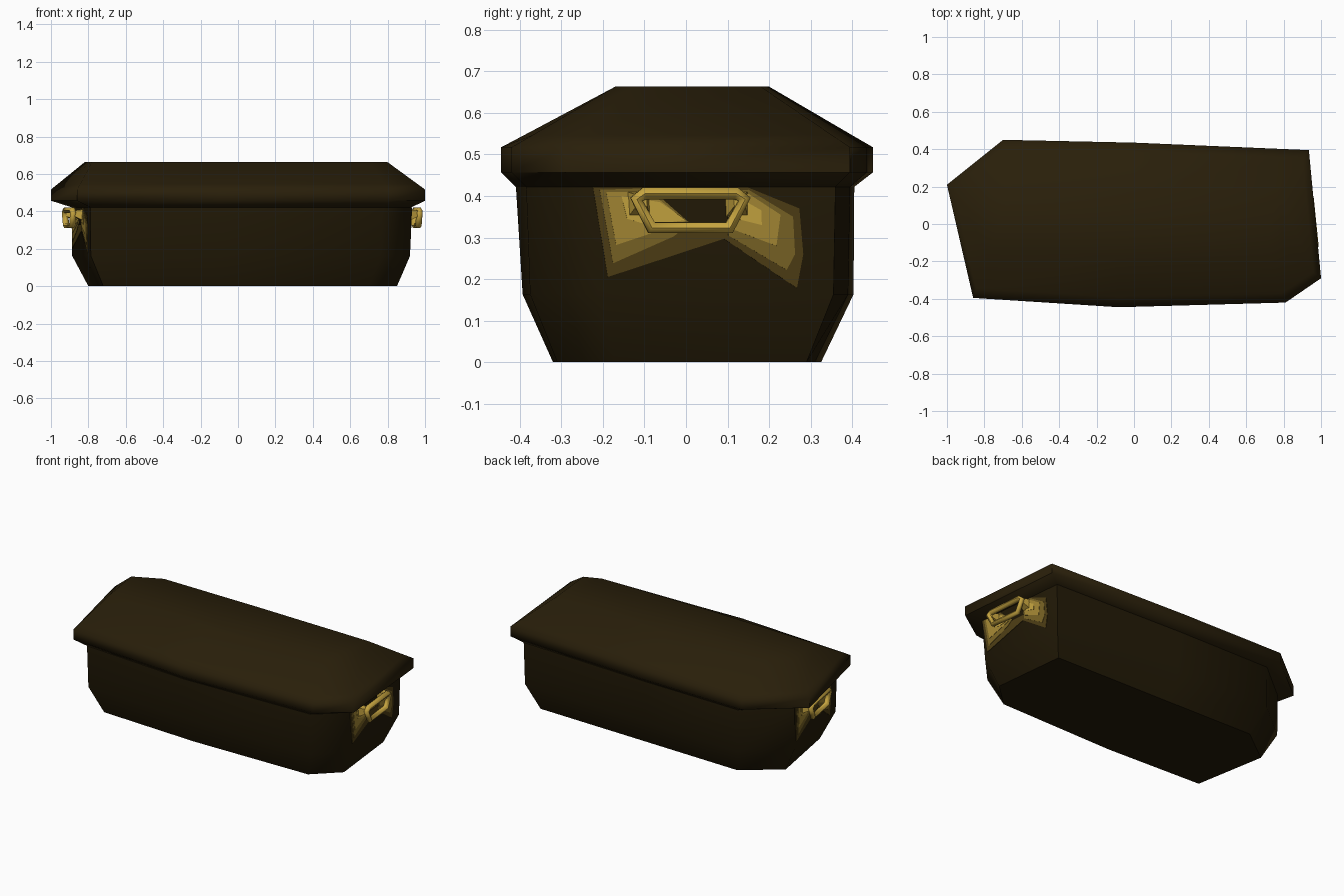
import bpy, bmesh, math
from mathutils import Vector

if "Cube" in bpy.data.objects:
    bpy.data.objects.remove(bpy.data.objects["Cube"])


def material(name, rgb):
    m = bpy.data.materials.new(name)
    m.diffuse_color = (*rgb, 1)
    m.use_nodes = True
    m.node_tree.nodes["Principled BSDF"].inputs["Base Color"].default_value = m.diffuse_color
    return m


LID_WOOD = material("dark brown", (0.022, 0.0135, 0.003))
BODY_WOOD = material("darker brown", (0.016, 0.01, 0.002))
GOLD = material("gold", (0.56, 0.37, 0.05))
BANDS = [material("deep bronze", (0.075, 0.047, 0.007)),
         material("bronze", (0.19, 0.125, 0.018)),
         material("old gold", (0.37, 0.245, 0.034))]


def make(name, verts, faces, mat, angle):
    me = bpy.data.meshes.new(name)
    bm = bmesh.new()
    vs = [bm.verts.new(v) for v in verts]
    for f in faces:
        bm.faces.new([vs[i] for i in f])
    bmesh.ops.recalc_face_normals(bm, faces=bm.faces[:])
    bm.to_mesh(me)
    bm.free()
    me.materials.append(mat)
    ob = bpy.data.objects.new(name, me)
    bpy.context.collection.objects.link(ob)
    if angle:
        smooth(ob, angle)
    return ob


def smooth(ob, angle):
    bpy.ops.object.select_all(action='DESELECT')
    ob.select_set(True)
    bpy.context.view_layer.objects.active = ob
    bpy.ops.object.shade_smooth_by_angle(angle=math.radians(angle))


def loft(name, rings, mat, angle):
    """Closed skin through equal-sized rings of 3D points."""
    n = len(rings[0])
    verts = [p for r in rings for p in r]
    faces = [(k * n + i, k * n + (i + 1) % n, (k + 1) * n + (i + 1) % n, (k + 1) * n + i)
             for k in range(len(rings) - 1) for i in range(n)]
    last = (len(rings) - 1) * n
    faces += [tuple(reversed(range(n))), tuple(range(last, last + n))]
    return make(name, verts, faces, mat, angle)


def at(outline, z):
    return [(x, y, z) for x, y in outline]


def mix(a, b, t):
    return [(p[0] + (q[0] - p[0]) * t, p[1] + (q[1] - p[1]) * t) for p, q in zip(a, b)]


# Plan outlines: crooked long box with two cut corners
LID = [(-1, .21), (-.86, -.395), (-.08, -.445), (.81, -.42),
       (1, -.29), (.935, .395), (0, .435), (-.7, .45)]
PLATEAU = [(-.82, .12), (-.78, -.15), (-.08, -.17), (.7, -.17),
           (.8, -.13), (.77, .18), (0, .195), (-.65, .2)]
TOP = [(-.89, .2), (-.79, -.36), (-.08, -.41), (.77, -.385),
       (.928, -.23), (.868, .36), (0, .395), (-.64, .405)]
WAIST = [(-.887, .2), (-.787, -.35), (-.08, -.393), (.765, -.375),
         (.92, -.21), (.862, .355), (0, .39), (-.64, .403)]
BASE = [(-.8, .16), (-.72, -.29), (-.08, -.32), (.7, -.31),
        (.85, -.17), (.8, .29), (0, .31), (-.58, .325)]

# Body and lid
loft("body", [at(BASE, 0), at(WAIST, .163), at(TOP, .435)], BODY_WOOD, 60)
loft("lid", [at(TOP, .422), at(LID, .457), at(LID, .517),
             at(mix(LID, PLATEAU, .2), .546), at(PLATEAU, .663)], LID_WOOD, 62)


def wall(side, y, z, off=0):
    """Point on an end wall; y is measured as seen on the right end."""
    i = 4 if side == "right" else 0
    j = (i + 1) % 8
    edge = mix(WAIST, TOP, (z - .163) / .272)
    a, b = Vector((*edge[i], z)), Vector((*edge[j], z))
    d = (b - a).normalized()
    return a.lerp(b, (y + .22) / .575) + Vector((d.y, -d.x, 0)) * off


# Gold staining round the handles, from outer band to inner lobes
OUTER = [(-.215, .42), (-.195, .205), (.09, .297), (.265, .178), (.28, .26), (.27, .37),
         (.15, .42), (.1, .42), (.1, .33), (-.02, .33), (-.06, .4), (-.08, .42)]
MIDDLE = [[(-.2, .415), (-.18, .238), (-.03, .303), (.01, .335), (-.06, .4), (-.1, .418)],
          [(.1, .41), (.1, .305), (.24, .222), (.26, .26), (.255, .35), (.15, .415)]]
INNER = [[(-.185, .41), (-.17, .282), (-.07, .315), (0, .34), (-.06, .39), (-.1, .41)],
         [(.11, .4), (.11, .32), (.215, .28), (.225, .355), (.15, .405)]]
CORE = [[(-.15, .4), (-.14, .345), (-.09, .33), (.0, .342), (-.06, .385)],
        [(.12, .4), (.12, .345), (.18, .33), (.18, .365)]]
RING = [(-.1, .406), (-.12, .392), (-.088, .324), (.098, .324), (.135, .392), (.115, .406)]

for side in ("right", "left"):
    layers = [([OUTER], BANDS[0]), (MIDDLE, BANDS[1]), (INNER, BANDS[2]), (CORE, GOLD)]
    for k, (polys, mat) in enumerate(layers):
        for n, poly in enumerate(polys):
            h = .003 + .0019 * k
            loft(f"{side}_stain_{k}_{n}", [[wall(side, y, z, h - .008) for y, z in poly],
                                           [wall(side, y, z, h) for y, z in poly]], mat, 0)

    # Handle ring: hexagonal tube standing off the wall
    cu = bpy.data.curves.new(f"{side}_handle", 'CURVE')
    cu.dimensions = '3D'
    cu.bevel_depth = .017
    cu.bevel_resolution = 1
    sp = cu.splines.new('POLY')
    sp.points.add(len(RING) - 1)
    for p, (y, z) in zip(sp.points, RING):
        p.co = (*wall(side, y, z, .054), 1)
    sp.use_cyclic_u = True
    cu.materials.append(GOLD)
    ob = bpy.data.objects.new(f"{side}_handle", cu)
    bpy.context.collection.objects.link(ob)
    bpy.ops.object.select_all(action='DESELECT')
    ob.select_set(True)
    bpy.context.view_layer.objects.active = ob
    bpy.ops.object.convert(target='MESH')
    smooth(bpy.context.object, 60)

    # Brackets flaring back from the handle corners to the wall
    for n, c in enumerate((-.108, .124)):
        foot = [(c - .028, .35), (c + .024, .35), (c + .024, .41), (c - .028, .41)]
        tip = [(c - .013, .375), (c + .013, .375), (c + .013, .404), (c - .013, .404)]
        loft(f"{side}_bracket_{n}", [[wall(side, y, z, 0) for y, z in foot],
                                     [wall(side, y, z, .052) for y, z in tip]], GOLD, 30)
